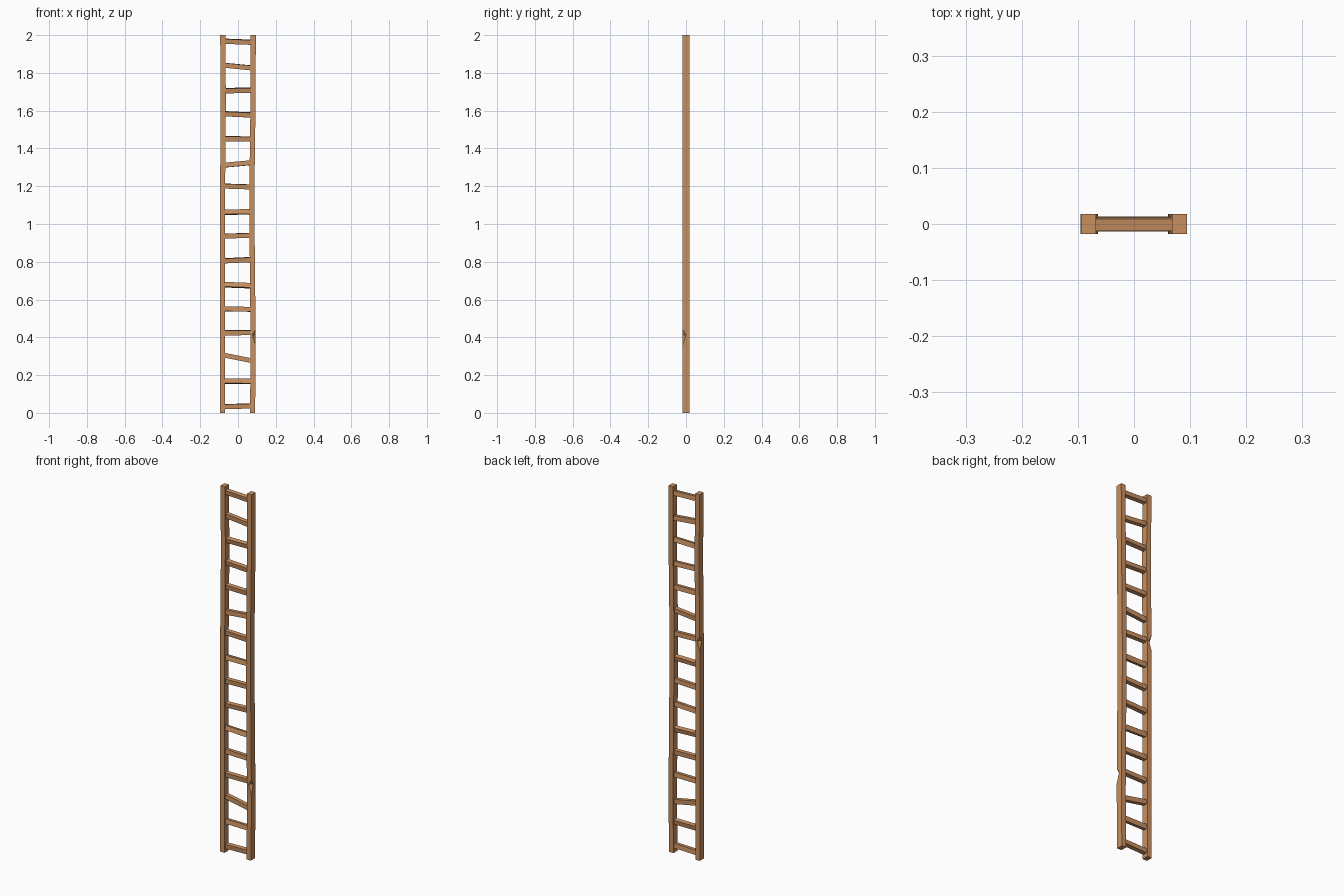
import bpy, bmesh, math
from mathutils import Vector, Matrix

if "Cube" in bpy.data.objects:
    bpy.data.objects.remove(bpy.data.objects["Cube"])

wood = bpy.data.materials.new("warm_wood")
wood.diffuse_color = (0.58, 0.28, 0.12, 1)
wood.use_nodes = True
wood.node_tree.nodes["Principled BSDF"].inputs["Base Color"].default_value = wood.diffuse_color


def finish(name, bm):
    bmesh.ops.recalc_face_normals(bm, faces=bm.faces[:])
    me = bpy.data.meshes.new(name)
    bm.to_mesh(me)
    bm.free()
    me.materials.append(wood)
    ob = bpy.data.objects.new(name, me)
    bpy.context.collection.objects.link(ob)
    return ob


# Side rails: square section swept along a slightly crooked line
W, D = 0.0135, 0.0175


def rail(name, path):
    bm = bmesh.new()
    rings = [[bm.verts.new((x + sx * W, sy * D, z))
              for sx, sy in ((-1, -1), (1, -1), (1, 1), (-1, 1))] for z, x in path]
    for a, b in zip(rings, rings[1:]):
        for i in range(4):
            j = (i + 1) % 4
            bm.faces.new((a[i], a[j], b[j], b[i]))
    bm.faces.new(rings[0][::-1])
    bm.faces.new(rings[-1])
    return finish(name, bm)


# V-shaped chip knocked out of a rail corner
def chip(ob, x, sx, sy, z):
    out = Vector((sx, sy, 0)).normalized()
    side = Vector((-out.y, out.x, 0)) * 0.05
    corner = Vector((x + sx * W, sy * D, z))
    bm = bmesh.new()
    for s in (-1, 1):
        for d, h in ((-0.012, 0.008), (0.012, 0.065), (0.012, -0.100)):
            bm.verts.new(corner + out * d + side * s + Vector((0, 0, h)))
    bmesh.ops.convex_hull(bm, input=bm.verts[:])
    cutter = finish(ob.name + "_chip_cutter", bm)
    cutter.hide_render = True
    cutter.display_type = 'WIRE'
    mod = ob.modifiers.new("chip", 'BOOLEAN')
    mod.operation = 'DIFFERENCE'
    mod.solver = 'EXACT'
    mod.object = cutter


left_rail = rail("left_rail", [(0, -.082), (.65, -.082), (1.2, -.082),
                               (1.42, -.079), (1.7, -.078), (2, -.081)])
right_rail = rail("right_rail", [(0, .077), (.3, .080), (.6, .078), (1.0, .074),
                                 (1.3, .075), (1.6, .079), (2, .081)])
chip(left_rail, -.082, -1, 1, 1.19)
chip(right_rail, .079, 1, -1, .405)

# Rungs: left height, right height, roll in degrees
rungs = [(.033, .037, 6), (.168, .167, -10), (.306, .276, 0), (.424, .425, 6),
         (.551, .548, -3), (.679, .673, -14), (.805, .812, 8), (.936, .940, 4),
         (1.063, 1.064, -12), (1.201, 1.196, 5), (1.311, 1.325, -3), (1.452, 1.450, 7),
         (1.584, 1.577, 9), (1.706, 1.708, 12), (1.841, 1.826, 4), (1.968, 1.962, 8)]
for n, (zl, zr, roll) in enumerate(rungs):
    length = 0.152
    tilt = math.atan2(zl - zr, length)
    m = (Matrix.Translation((-0.001, 0, (zl + zr) / 2)) @ Matrix.Rotation(tilt, 4, 'Y')
         @ Matrix.Rotation(math.radians(roll), 4, 'X')
         @ Matrix.Diagonal((length, 0.022, 0.025, 1)))
    bm = bmesh.new()
    bmesh.ops.create_cube(bm, size=1, matrix=m)
    finish(f"rung_{n + 1}", bm)
